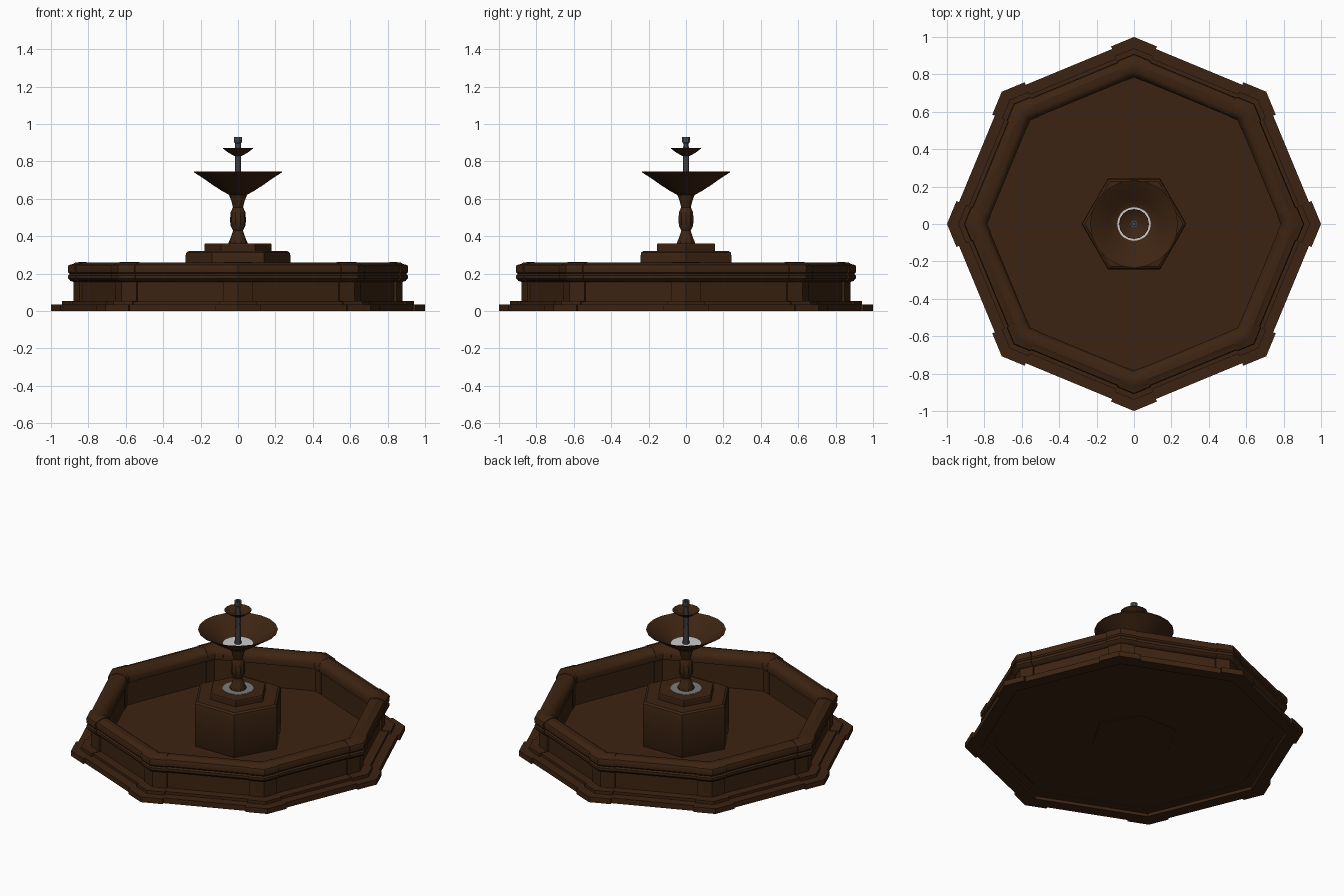
import bpy, bmesh, math
from math import cos, sin, pi

if "Cube" in bpy.data.objects:
    bpy.data.objects.remove(bpy.data.objects["Cube"])

stone = bpy.data.materials.new("dark_stone")
stone.diffuse_color = (0.046, 0.0175, 0.006, 1)
stone.use_nodes = True
stone.node_tree.nodes["Principled BSDF"].inputs["Base Color"].default_value = stone.diffuse_color
metal = bpy.data.materials.new("dark_metal")
metal.diffuse_color = (0.085, 0.085, 0.085, 1)
metal.use_nodes = True
metal.node_tree.nodes["Principled BSDF"].inputs["Base Color"].default_value = metal.diffuse_color
iron = bpy.data.materials.new("grey_drain")
iron.diffuse_color = (0.2, 0.2, 0.2, 1)
iron.use_nodes = True
iron.node_tree.nodes["Principled BSDF"].inputs["Base Color"].default_value = iron.diffuse_color


def finish(name, bm, mat=None):
    bmesh.ops.remove_doubles(bm, verts=bm.verts, dist=1e-5)
    bmesh.ops.recalc_face_normals(bm, faces=bm.faces)
    me = bpy.data.meshes.new(name)
    bm.to_mesh(me)
    bm.free()
    ob = bpy.data.objects.new(name, me)
    bpy.context.collection.objects.link(ob)
    if mat:
        me.materials.append(mat)
    bpy.ops.object.select_all(action='DESELECT')
    ob.select_set(True)
    bpy.context.view_layer.objects.active = ob
    bpy.ops.object.shade_smooth_by_angle(angle=math.radians(32))
    return ob


def skin(bm, rows, loop_rows, loop_profile):
    """Bridge rows of points with quads."""
    vs = [[bm.verts.new(p) for p in row] for row in rows]
    n, m = len(vs), len(vs[0])
    for i in range(n if loop_rows else n - 1):
        for j in range(m if loop_profile else m - 1):
            a, b = vs[i], vs[(i + 1) % n]
            k = (j + 1) % m
            bm.faces.new((a[j], b[j], b[k], a[k]))
    return vs


def lathe(name, prof, n, mat=None, closed=False):
    """Turn an (r, z) profile in n sides; closed makes a ring section."""
    bm = bmesh.new()
    rows = [[(r * cos(2 * pi * i / n), r * sin(2 * pi * i / n), z) for r, z in prof]
            for i in range(n)]
    vs = skin(bm, rows, True, closed)
    if not closed:
        for j in (0, -1):
            if prof[j][0] > 1e-4:
                bm.faces.new([v[j] for v in vs])
    return finish(name, bm, mat)


def corner_block(name, prof, a, half):
    """Mitred block over one octagon corner, ends cut square to the sides."""
    t = pi / 8

    def end(side):
        n = a + side * t
        row = []
        for r, z in prof:
            d = r * cos(t)
            row.append((d * cos(n) + side * half * sin(n),
                        d * sin(n) - side * half * cos(n), z))
        return row
    bm = bmesh.new()
    vs = skin(bm, [end(-1), [(r * cos(a), r * sin(a), z) for r, z in prof], end(1)],
              False, True)
    bm.faces.new(vs[0])
    bm.faces.new(vs[2])
    return finish(name, bm, stone)


def inset(prof, d, dz):
    """Shrink a ring section for the walls between the corner blocks."""
    top = max(z for r, z in prof)
    return [(r - d if r > 0.85 else r + d * 0.3, z - dz if z == top else z)
            for r, z in prof]


# Ring sections measured along the corner radius, with the inset between corners
plinth = [(1.0, 0), (1.0, 0.034), (0.94, 0.034), (0.94, 0.054), (0.84, 0.054),
          (0.84, 0.02), (0.92, 0.02), (0.92, 0)]
wall = [(0.88, 0.04), (0.88, 0.165), (0.80, 0.185), (0.80, 0.022), (0.84, 0.022)]
coping = [(0.88, 0.156), (0.897, 0.162), (0.908, 0.174), (0.908, 0.19), (0.9, 0.198),
          (0.908, 0.207), (0.91, 0.235), (0.905, 0.246), (0.882, 0.252), (0.868, 0.26),
          (0.84, 0.262), (0.815, 0.256), (0.796, 0.242), (0.784, 0.218), (0.787, 0.185)]

# Octagonal basin: continuous walls plus eight thicker corner blocks
for part, prof, d in (("plinth", plinth, 0.016), ("basin_wall", wall, 0.014),
                      ("coping", coping, 0.008)):
    lathe(part, inset(prof, d, 0.003), 8, stone, closed=True)
    for i in range(8):
        corner_block(f"{part}_corner_{i + 1}", prof, i * pi / 4, 0.25)

# Basin floor
lathe("basin_floor", [(0.83, 0.022), (0.83, 0.034)], 8, stone)

# Hexagonal pedestal in two tiers
lathe("pedestal_lower", [(0.262, 0.02), (0.28, 0.045), (0.28, 0.298), (0.276, 0.313),
                         (0.262, 0.322)], 6, stone)
lathe("pedestal_upper", [(0.18, 0.315), (0.18, 0.355), (0.176, 0.36)], 6, stone)
lathe("pedestal_drain", [(0.092, 0.355), (0.092, 0.362)], 20, iron)

# Turned column
lathe("column", [(0.05, 0.355), (0.05, 0.368), (0.04, 0.39), (0.026, 0.43), (0.039, 0.455),
                 (0.043, 0.485), (0.039, 0.53), (0.027, 0.555), (0.036, 0.59),
                 (0.048, 0.62), (0.05, 0.64)], 10, stone)

# Large bowl and its pale bottom plate
lathe("large_bowl", [(0, 0.615), (0.045, 0.62), (0.085, 0.642), (0.135, 0.674),
                     (0.19, 0.713), (0.235, 0.741), (0.235, 0.745), (0.189, 0.719),
                     (0.133, 0.679), (0.088, 0.65), (0, 0.648)], 20, stone)
lathe("large_bowl_plate", [(0.09, 0.649), (0.09, 0.653)], 20)

# Small bowl
lathe("small_bowl", [(0, 0.828), (0.022, 0.83), (0.05, 0.846), (0.08, 0.868), (0.08, 0.872),
                     (0.048, 0.852), (0, 0.838)], 16, stone)

# Water pipe and nozzle
lathe("pipe", [(0.02, 0.65), (0.018, 0.7), (0.016, 0.78), (0.017, 0.83), (0.015, 0.895),
               (0.021, 0.902), (0.022, 0.93), (0.012, 0.93), (0.01, 0.915)], 10, metal)
